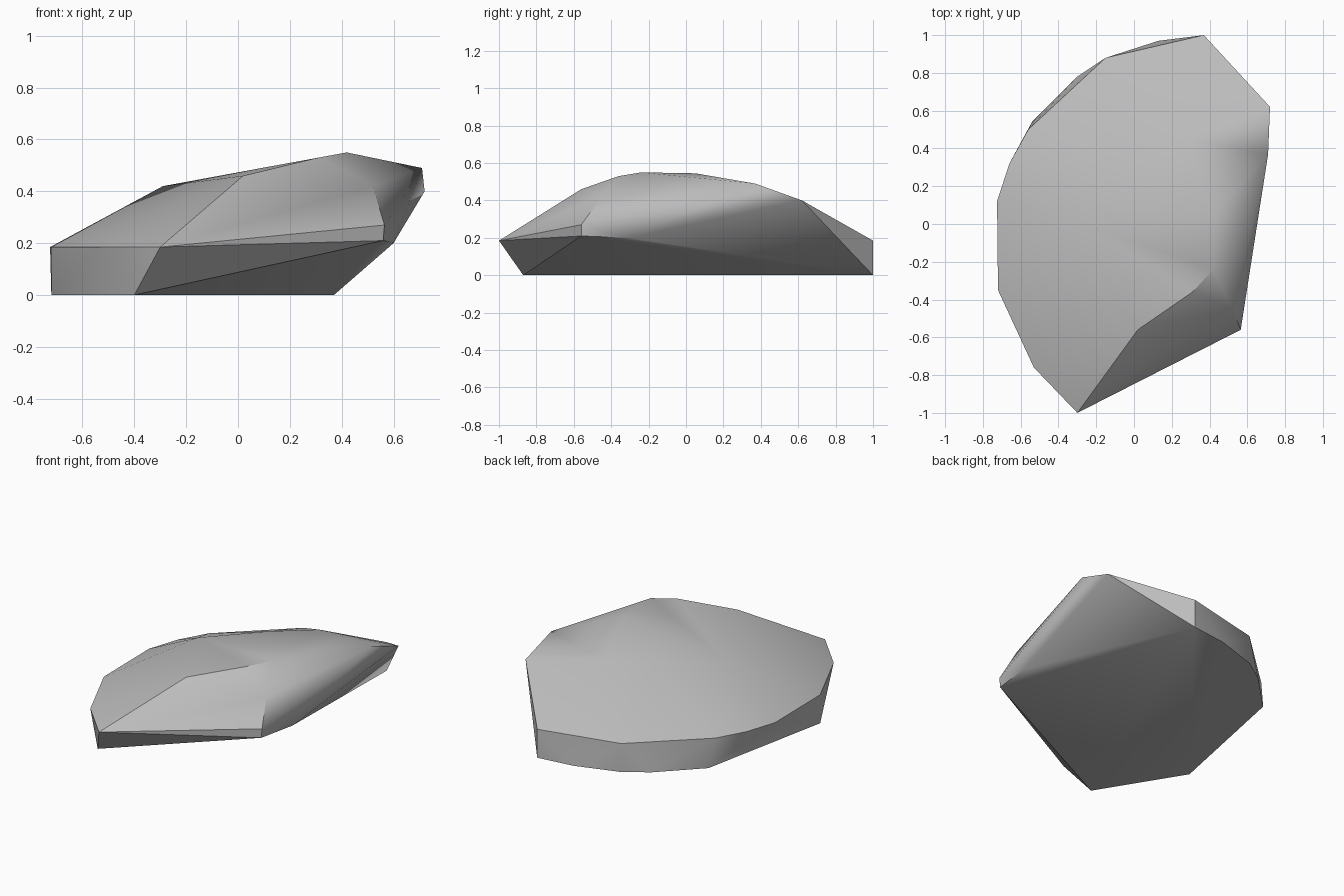
import bpy
import bmesh
import math

default_cube = bpy.data.objects.get("Cube")
if default_cube:
    bpy.data.objects.remove(default_cube, do_unlink=True)


def make_material(name, colour):
    material = bpy.data.materials.new(name)
    material.use_nodes = True
    rgba = (*colour, 1)
    material.diffuse_color = rgba
    shader = material.node_tree.nodes["Principled BSDF"]
    shader.inputs["Base Color"].default_value = rgba
    shader.inputs["Roughness"].default_value = 0.9
    return material


def at_height(outline, height):
    return [(x, y, height) for x, y in outline]


def make_hull(name, points, material, crease_angle):
    """Wrap a tight faceted skin round the points and soften shallow creases."""
    bm = bmesh.new()
    for point in points:
        bm.verts.new(point)
    hull = bmesh.ops.convex_hull(bm, input=bm.verts[:])
    # Drop any points left inside the skin
    loose = [v for v in bm.verts if not v.link_faces]
    bmesh.ops.delete(bm, geom=loose, context="VERTS")
    bmesh.ops.dissolve_limit(bm, angle_limit=math.radians(1),
                             verts=bm.verts[:], edges=bm.edges[:])
    bmesh.ops.recalc_face_normals(bm, faces=bm.faces[:])

    mesh = bpy.data.meshes.new(name)
    bm.to_mesh(mesh)
    bm.free()
    mesh.materials.append(material)
    rock = bpy.data.objects.new(name, mesh)
    bpy.context.collection.objects.link(rock)

    bpy.ops.object.select_all(action="DESELECT")
    rock.select_set(True)
    bpy.context.view_layer.objects.active = rock
    bpy.ops.object.shade_smooth_by_angle(angle=math.radians(crease_angle))
    return rock


# Footprint resting on the ground
ground_outline = [(-.4, -.87), (-.72, -.35), (-.54, .54),
                  (-.3, .78), (-.15, .88), (.13, .97), (.37, 1)]

# Low rim along the left and back sides
low_rim = [(-.3, -1), (-.53, -.76), (-.72, -.35), (-.725, .12),
           (-.66, .32), (-.56, .5), (-.15, .88), (.37, 1)]

# Raised overhang on the model's left side
overhang = [(.56, -.56, .21), (.565, -.56, .27), (.6, -.3, .2),
            (.52, -.45, .42), (.71, .37, .49), (.72, .62, .4)]

# Gentle crown across the top
crown = [(.02, -.56, .46), (.31, -.36, .53), (.42, -.24, .55),
         (.42, .05, .545), (-.29, 0, .42), (.03, .28, .44), (.27, .45, .45)]

stone = make_material("stone grey", (.5, .5, .5))
make_hull("flat_rock",
          at_height(ground_outline, 0) + at_height(low_rim, .185) + overhang + crown,
          stone, crease_angle=35)
